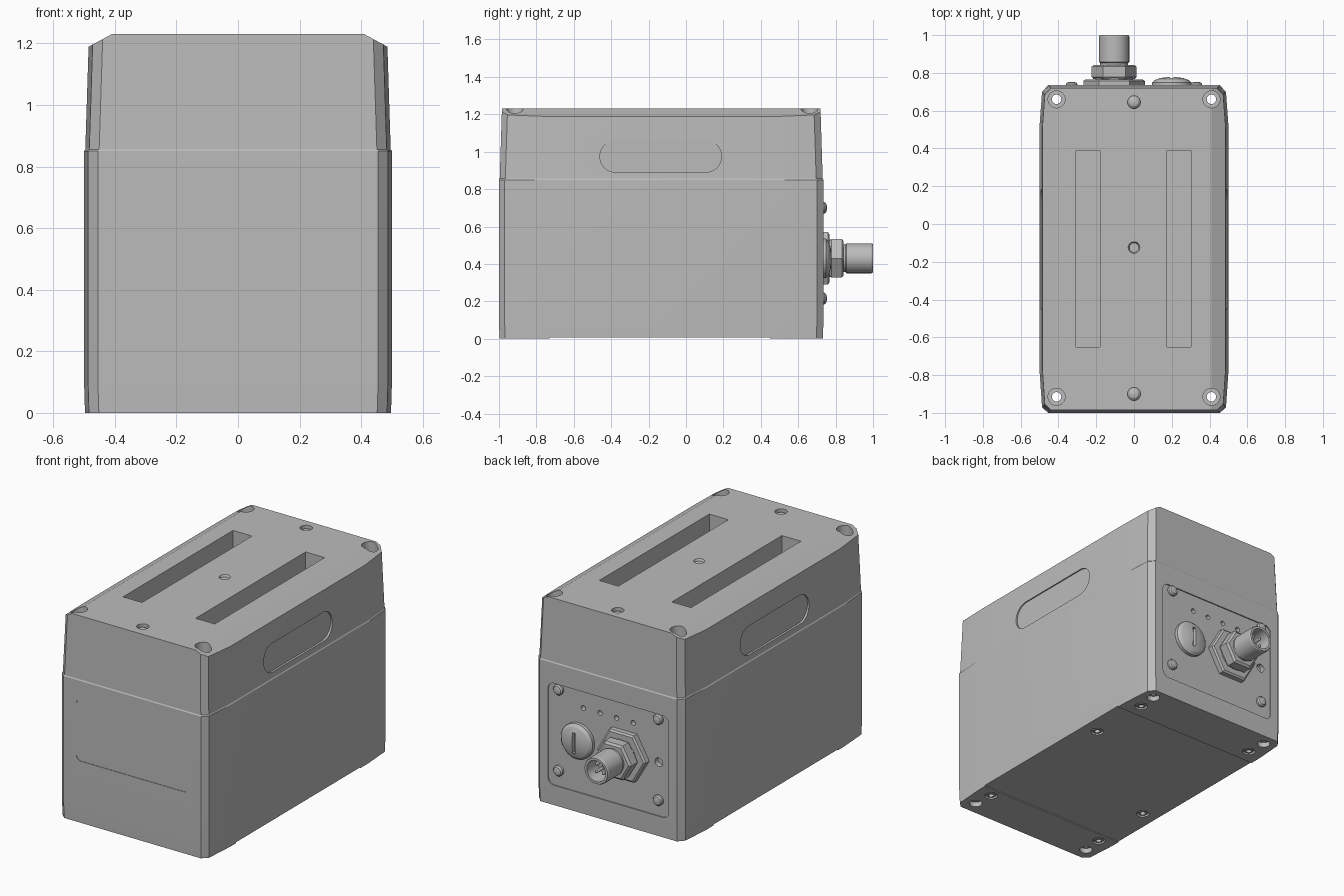
import bpy, bmesh, math
from mathutils import Vector

cube = bpy.data.objects.get("Cube")
if cube:
    bpy.data.objects.remove(cube, do_unlink=True)

grey = bpy.data.materials.new("housing grey")
grey.use_nodes = True
COLOUR = (0.5, 0.5, 0.5, 1)
grey.diffuse_color = COLOUR
grey.node_tree.nodes["Principled BSDF"].inputs["Base Color"].default_value = COLOUR

UP, DOWN, BACK = Vector((0, 0, 1)), Vector((0, 0, -1)), Vector((0, 1, 0))
BACK_Y = 0.728


def finish(name, bm):
    bmesh.ops.recalc_face_normals(bm, faces=bm.faces)
    mesh = bpy.data.meshes.new(name)
    bm.to_mesh(mesh)
    bm.free()
    obj = bpy.data.objects.new(name, mesh)
    bpy.context.collection.objects.link(obj)
    mesh.materials.append(grey)
    return obj


def loft(name, rings):
    """Closed solid through rings of equal point count."""
    bm = bmesh.new()
    loops = [[bm.verts.new(p) for p in ring] for ring in rings]
    n = len(loops[0])
    for a, b in zip(loops, loops[1:]):
        for i in range(n):
            j = (i + 1) % n
            bm.faces.new((a[i], a[j], b[j], b[i]))
    bm.faces.new(loops[0])
    bm.faces.new(loops[-1])
    return finish(name, bm)


def lathe(name, profile, loc, axis=UP, sides=32):
    """Turn (radius, height) points about an axis through loc."""
    turn = UP.rotation_difference(axis) if axis != DOWN else None
    rings = []
    for r, h in profile:
        ring = []
        for i in range(sides):
            t = 2 * math.pi * i / sides
            p = Vector((r * math.cos(t), r * math.sin(t), h))
            p = turn @ p if turn else Vector((p.x, -p.y, -p.z))
            ring.append(p + Vector(loc))
        rings.append(ring)
    return loft(name, rings)


def box(name, lo, hi):
    corners = [(lo[0], lo[1]), (hi[0], lo[1]), (hi[0], hi[1]), (lo[0], hi[1])]
    return loft(name, [[(x, y, z) for x, y in corners] for z in (lo[2], hi[2])])


def rounded(u0, u1, v0, v1, r, steps=8):
    """Rounded rectangle outline."""
    pts = []
    for k, (u, v) in enumerate([(u1 - r, v1 - r), (u0 + r, v1 - r), (u0 + r, v0 + r), (u1 - r, v0 + r)]):
        for i in range(steps + 1):
            t = math.pi / 2 * (k + i / steps)
            pts.append((u + r * math.cos(t), v + r * math.sin(t)))
    return pts


def cut(target, cutter):
    cutter.hide_render = True
    mod = target.modifiers.new("cut", "BOOLEAN")
    mod.operation, mod.solver, mod.object = "DIFFERENCE", "EXACT", cutter
    bpy.context.view_layer.objects.active = target
    bpy.ops.object.modifier_apply(modifier=mod.name)
    bpy.data.objects.remove(cutter, do_unlink=True)


def outline(inset, z):
    """Housing section with chamfered corners and slightly bowed sides."""
    half = [(0.455, -1), (0.487, -0.97), (0.5, -0.78), (0.5, 0.52), (0.487, 0.70), (0.455, 0.735)]
    half = [(x - inset, y + (inset if y < 0 else -inset)) for x, y in half]
    return [(x, y, z) for x, y in half] + [(-x, y, z) for x, y in reversed(half)]


# Housing: straight lower shell, tapered lid, sloped top edges
housing = loft("housing", [outline(0.003, 0), outline(0, 0.1), outline(0, 0.85),
                           outline(0.004, 0.856), outline(0.016, 1.23)])
bm = bmesh.new()
bm.from_mesh(housing.data)
for side in (1, -1):
    res = bmesh.ops.bisect_plane(bm, geom=bm.verts[:] + bm.edges[:] + bm.faces[:],
                                 plane_co=(side * 0.41, 0, 1.23), plane_no=(side * 0.04, 0, 0.074),
                                 clear_outer=True)
    rim = [g for g in res["geom_cut"] if isinstance(g, bmesh.types.BMEdge)]
    bmesh.ops.holes_fill(bm, edges=rim, sides=0)
bmesh.ops.recalc_face_normals(bm, faces=bm.faces)
bm.to_mesh(housing.data)
bm.free()

# Long slots, centre dimple and base plate recess
for x in (-0.243, 0.238):
    cut(housing, box("slot_cutter", (x - 0.063, -0.65, 1.03), (x + 0.063, 0.39, 1.3)))
cut(housing, lathe("dimple_cutter", [(0.025, -0.012), (0.036, 0.01)], (0, -0.125, 1.23)))
cut(housing, box("base_cutter", (-0.6, -0.73, -0.1), (0.6, 0.45, 0.006)))

# Corner through holes with counterbores
for x in (-0.41, 0.41):
    for y in (-0.915, 0.66):
        cut(housing, lathe("bore_cutter", [(0.025, -0.1), (0.025, 1.4)], (x, y, 0)))
        cut(housing, lathe("counterbore_cutter", [(0.045, 1.0), (0.045, 1.4)], (x, y, 0)))
        cut(housing, lathe("base_bore_cutter", [(0.036, -0.1), (0.036, 0.03)], (x, y, 0)))

# Shallow grip recesses on the sides
for side in (1, -1):
    ring = rounded(-0.46, 0.19, 0.89, 1.06, 0.084)
    cut(housing, loft("grip_cutter", [[(side * x, y, z) for y, z in ring] for x in (0.482, 0.6)]))

# Shallow label field on the front
ring = rounded(-0.37, 0.37, 0.37, 0.74, 0.03)
cut(housing, loft("label_cutter", [[(x, y, z) for x, z in ring] for y in (-1.1, -0.997)]))

# Connection panel field on the back, with indicator holes
ring = rounded(-0.4, 0.4, 0.12, 0.73, 0.04)
cut(housing, loft("panel_cutter", [[(x, y, z) for x, z in ring] for y in (BACK_Y, 0.8)]))
for i in range(4):
    cut(housing, lathe("indicator_cutter", [(0.015, -0.03), (0.015, 0.05)],
                       (0.17 - 0.11 * i, BACK_Y, 0.63), BACK, 16))
cut(housing, lathe("vent_cutter", [(0.026, -0.03), (0.026, 0.05)], (-0.33, BACK_Y, 0.44), BACK))
parts = [housing]

# Recessed screws: two in the lid, six in the base
HEAD = [(0.031, -0.03), (0.031, -0.008), (0.025, -0.002), (0.016, -0.002), (0.014, -0.018)]
for y in (0.645, -0.9):
    cut(housing, lathe("lid_screw_cutter", [(0.034, -0.04), (0.034, 0.1)], (0, y, 1.23)))
    parts.append(lathe("lid_screw", [(0.034, -0.041), (0.034, -0.025), (0.022, -0.014), (0.008, -0.01)], (0, y, 1.23)))
for x, y in [(0.4, 0.54), (-0.4, 0.54), (0.4, -0.79), (-0.4, -0.79), (0.4, 0.15), (-0.4, -0.4)]:
    z = 0.006 if -0.73 < y < 0.45 else 0
    cut(housing, lathe("base_screw_cutter", [(0.036, -0.1), (0.036, 0.028)], (x, y, z)))
    parts.append(lathe("base_screw", HEAD, (x, y, z), DOWN, 24))

# Domed panel screws
for x in (-0.33, 0.33):
    for z in (0.215, 0.70):
        parts.append(lathe("panel_screw", [(0.031, -0.01), (0.031, 0.012), (0.024, 0.021), (0.01, 0.025)],
                           (x, BACK_Y, z), BACK, 24))

# Slotted round cap
cap = lathe("round_cap", [(0.105, -0.01), (0.105, 0.02), (0.09, 0.034), (0.06, 0.045), (0.02, 0.05)],
            (0.2, BACK_Y, 0.43), BACK, 48)
cut(cap, box("cap_slot_cutter", (0.19, 0.755, 0.37), (0.21, 0.9, 0.49)))
parts.append(cap)

# Connector: hexagon flange and nut, hollow barrel, contact pins
cx, cz = -0.105, 0.43
parts.append(lathe("connector_flange", [(0.162, -0.01), (0.162, 0.03), (0.15, 0.038)], (cx, BACK_Y, cz), BACK, 6))
parts.append(lathe("connector_collar", [(0.1, 0), (0.1, 0.06)], (cx, BACK_Y, cz), BACK))
parts.append(lathe("connector_nut", [(0.11, 0.04), (0.119, 0.05), (0.119, 0.105), (0.105, 0.115)],
                   (cx, BACK_Y, cz), BACK, 6))
parts.append(lathe("connector_barrel", [(0.074, 0.1), (0.074, 0.125), (0.08, 0.13), (0.08, 0.264), (0.076, 0.272),
                                        (0.062, 0.272), (0.06, 0.17)], (cx, BACK_Y, cz), BACK, 48))
for i in range(4):
    t = math.pi * (0.25 + i / 2)
    pin = (cx + 0.032 * math.cos(t), BACK_Y, cz + 0.032 * math.sin(t))
    parts.append(lathe("connector_pin", [(0.009, 0.16), (0.009, 0.235), (0.004, 0.243)], pin, BACK, 12))

# Smooth round surfaces, keep edges sharp
bpy.ops.object.select_all(action="DESELECT")
for obj in parts:
    obj.select_set(True)
bpy.context.view_layer.objects.active = housing
bpy.ops.object.shade_smooth_by_angle(angle=math.radians(22))
